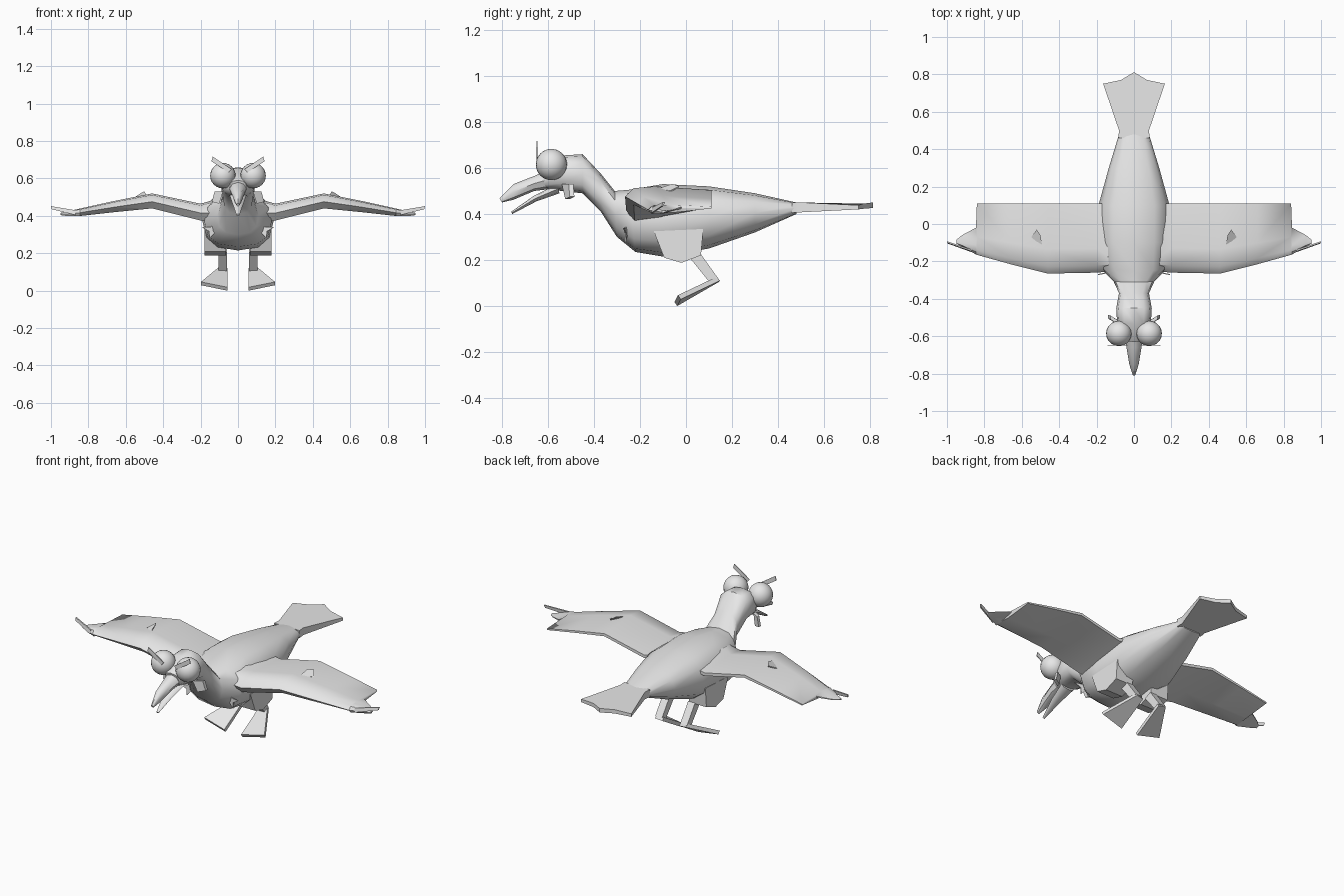
import bpy, bmesh, math
from mathutils import Vector

if "Cube" in bpy.data.objects:
    bpy.data.objects.remove(bpy.data.objects["Cube"])

grey = bpy.data.materials.new("plain_grey")
grey.diffuse_color = (0.8, 0.8, 0.8, 1)
grey.use_nodes = True
grey.node_tree.nodes["Principled BSDF"].inputs["Base Color"].default_value = grey.diffuse_color


def finish(ob, angle):
    ob.data.materials.append(grey)
    bpy.ops.object.select_all(action='DESELECT')
    ob.select_set(True)
    bpy.context.view_layer.objects.active = ob
    bpy.ops.object.shade_smooth_by_angle(angle=math.radians(angle))


def loft(name, rings, angle=30):
    """Skin a row of closed rings and cap both ends."""
    bm = bmesh.new()
    vs = [[bm.verts.new(p) for p in r] for r in rings]
    n = len(vs[0])
    for a, b in zip(vs, vs[1:]):
        for i in range(n):
            j = (i + 1) % n
            bm.faces.new((a[i], a[j], b[j], b[i]))
    bm.faces.new(vs[0])
    bm.faces.new(vs[-1])
    bmesh.ops.recalc_face_normals(bm, faces=bm.faces)
    me = bpy.data.meshes.new(name)
    bm.to_mesh(me)
    bm.free()
    ob = bpy.data.objects.new(name, me)
    bpy.context.collection.objects.link(ob)
    finish(ob, angle)
    return ob


def tube(name, sections, n=12, power=0.8, angle=45):
    """Loft from (top y, top z, bottom y, bottom z, half width) sections."""
    def sp(v):
        return math.copysign(abs(v) ** power, v)
    rings = []
    for ty, tz, by, bz, hw in sections:
        ring = []
        for i in range(n):
            t = 2 * math.pi * i / n
            c, s = sp(math.cos(t)), sp(math.sin(t))
            ring.append((hw * s, (ty + by) / 2 + c * (ty - by) / 2,
                         (tz + bz) / 2 + c * (tz - bz) / 2))
        rings.append(ring)
    return loft(name, rings, angle)


def both(name, rings, angle=30):
    """The same loft on the right and the left."""
    for s, tag in ((1, "right"), (-1, "left")):
        loft(f"{name}_{tag}", [[(s * x, y, z) for x, y, z in r] for r in rings], angle)


def plate(name, pts, off):
    """Thin plates on both sides: an outline and its offset copy."""
    both(name, [pts, [tuple(Vector(p) + Vector(off)) for p in pts]])


# body, neck and head in one skin
tube("body", [
    (0.48, 0.45, 0.48, 0.40, 0.08), (0.30, 0.49, 0.30, 0.32, 0.135),
    (0.10, 0.52, 0.10, 0.25, 0.19), (-0.10, 0.53, -0.10, 0.215, 0.19),
    (-0.25, 0.505, -0.22, 0.235, 0.18), (-0.31, 0.50, -0.30, 0.30, 0.11),
    (-0.37, 0.575, -0.37, 0.41, 0.08), (-0.45, 0.66, -0.45, 0.49, 0.095),
    (-0.53, 0.655, -0.54, 0.50, 0.09), (-0.63, 0.59, -0.61, 0.51, 0.045)])

# beak halves
tube("upper_beak", [
    (-0.58, 0.60, -0.58, 0.51, 0.05), (-0.66, 0.565, -0.66, 0.50, 0.04),
    (-0.75, 0.53, -0.75, 0.462, 0.025), (-0.81, 0.468, -0.80, 0.45, 0.008)], 8, 1)
tube("lower_beak", [
    (-0.56, 0.53, -0.55, 0.49, 0.045), (-0.66, 0.48, -0.65, 0.455, 0.03),
    (-0.76, 0.41, -0.755, 0.40, 0.008)], 8, 1)

# fan tail, slightly drooping at the sides
fan = [(0.46, 0.084, 0), (0.50, 0.08, 0), (0.75, 0.165, 0.012)]
left_edge = [(-w, y, d) for y, w, d in fan]
right_edge = [(w, y, d) for y, w, d in reversed(fan)]
outline = left_edge + [(-0.07, 0.77, 0.005), (0, 0.812, 0), (0.07, 0.77, 0.005)] + right_edge
loft("tail", [[(x, y, 0.45 - d) for x, y, d in outline],
              [(x, y, 0.405 + 0.06 * (y - 0.46) - d * 0.2) for x, y, d in outline]])

# wings: x, leading y, trailing y, top z, thickness
wing = []
for x, yl, yt, zt, th in [
        (0.08, -0.25, 0.11, 0.50, 0.15), (0.20, -0.26, 0.11, 0.465, 0.09),
        (0.46, -0.265, 0.11, 0.52, 0.08), (0.66, -0.215, 0.11, 0.48, 0.06),
        (0.84, -0.165, 0.11, 0.44, 0.04), (0.845, -0.163, -0.02, 0.439, 0.04),
        (0.92, -0.12, -0.06, 0.422, 0.022), (0.95, -0.105, -0.085, 0.416, 0.012)]:
    c = yt - yl
    wing.append([(x, yl, zt - th * 0.55), (x, yl + c * 0.1, zt - th * 0.1),
                 (x, yl + c * 0.35, zt), (x, yt, zt - th * 0.2),
                 (x, yt, zt - th * 0.4), (x, yl + c * 0.4, zt - th * 0.85),
                 (x, yl + c * 0.1, zt - th)])
both("wing", wing, 45)

# wing tip feather and mid wing tuft
plate("tip_feather", [(0.87, -0.150, 0.405), (0.995, -0.105, 0.435),
                      (1.0, -0.10, 0.452), (0.87, -0.145, 0.43)], (0, 0.008, 0))
plate("wing_tuft", [(0.49, -0.12, 0.505), (0.55, -0.07, 0.495),
                    (0.52, -0.03, 0.515), (0.50, -0.06, 0.525)], (0, 0, 0.006))

# eyes
for s, tag in ((1, "right"), (-1, "left")):
    bpy.ops.mesh.primitive_uv_sphere_add(segments=20, ring_count=12, radius=0.068,
                                         location=(s * 0.081, -0.585, 0.615))
    eye = bpy.context.object
    eye.name = f"eye_{tag}"
    finish(eye, 60)

# slanted brows, cheek tufts and chest feathers
plate("brow", [(0.035, -0.65, 0.65), (0.05, -0.65, 0.632),
               (0.142, -0.65, 0.692), (0.135, -0.65, 0.717)], (0, 0.004, 0))
plate("cheek_tuft", [(0.08, -0.54, 0.53), (0.125, -0.51, 0.53),
                     (0.14, -0.505, 0.475), (0.10, -0.525, 0.465)], (0, 0.02, 0))
star = []
for i in range(8):
    a, r = math.pi * i / 4 + 0.3, (0.06 if i % 2 == 0 else 0.022)
    star.append((0.135 + r * math.cos(a), -0.262 - 0.2 * r * math.cos(a),
                 0.325 + r * 0.8 * math.sin(a)))
plate("chest_feather", star, (0, 0.006, 0))

# legs: thigh, shin and webbed foot
thigh = [(-0.14, 0.325), (0.075, 0.335), (0.065, 0.22), (-0.02, 0.188), (-0.095, 0.21)]
both("thigh", [[(0.065, y, z) for y, z in thigh], [(0.18, y, z) for y, z in thigh]])
shin = [(0.02, 0.205), (0.065, 0.225), (0.14, 0.12), (0.105, 0.10)]
both("shin", [[(0.06, y, z) for y, z in shin], [(0.105, y, z) for y, z in shin]])
web = [(0.055, 0.13, 0.122), (0.1, 0.135, 0.128), (0.198, -0.035, 0.047), (0.055, -0.05, 0.018)]
both("foot", [web, [(x, y + 0.012, z - 0.018) for x, y, z in web]])
